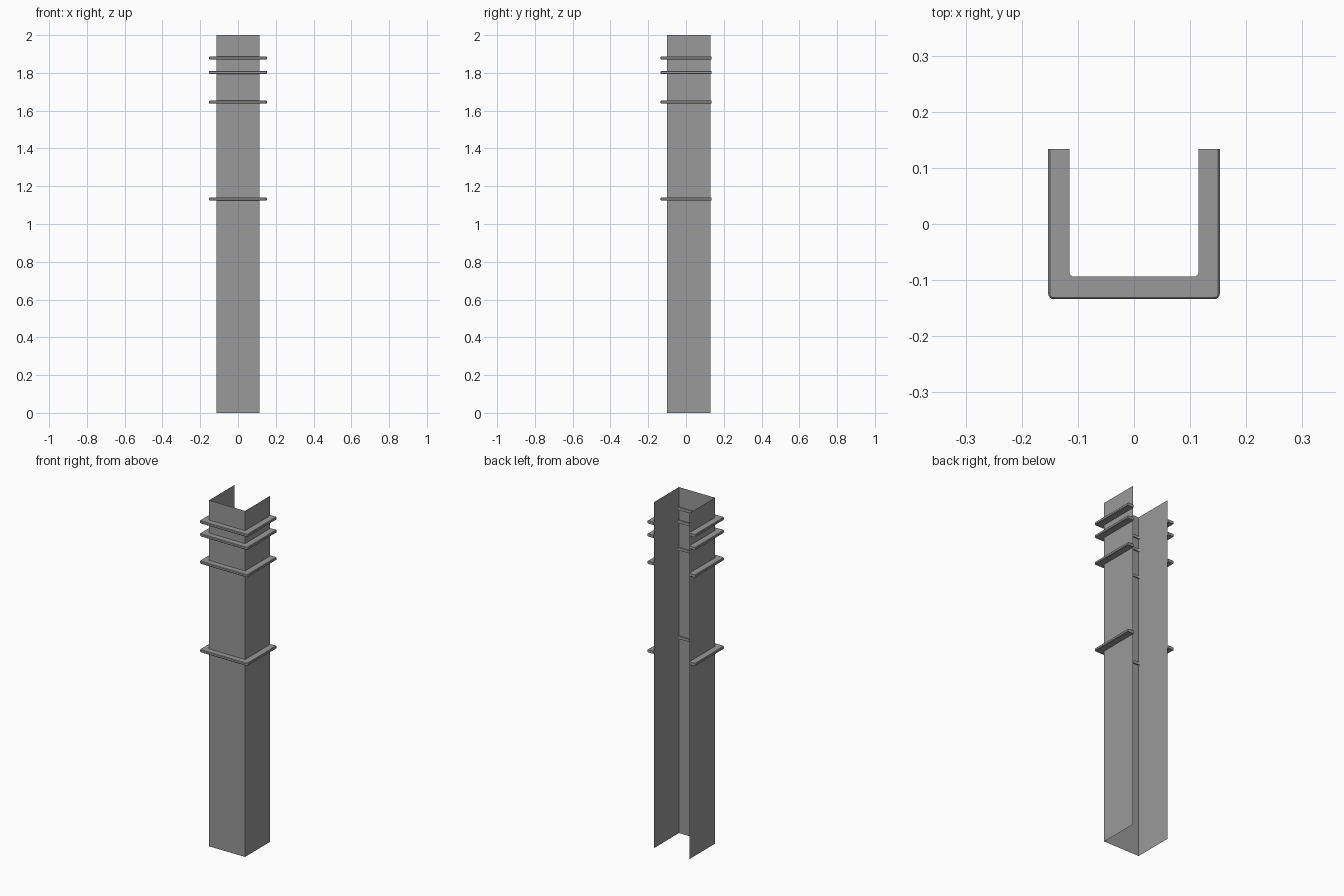
import bpy
import bmesh
from math import sin, cos, pi

if "Cube" in bpy.data.objects:
    bpy.data.objects.remove(bpy.data.objects["Cube"])

grey = bpy.data.materials.new("mid grey")
grey.use_nodes = True
grey.diffuse_color = (0.32, 0.32, 0.32, 1)
grey.node_tree.nodes["Principled BSDF"].inputs["Base Color"].default_value = (0.32, 0.32, 0.32, 1)


def sweep(name, rows, closed=False):
    """Skin equal-length rows of points; a closed skin wraps and gets end caps."""
    bm = bmesh.new()
    rings = [[bm.verts.new(p) for p in row] for row in rows]
    count = len(rings[0])
    for a, b in zip(rings, rings[1:]):
        for i in range(count if closed else count - 1):
            j = (i + 1) % count
            bm.faces.new((a[i], a[j], b[j], b[i]))
    if closed:
        bm.faces.new(rings[0])
        bm.faces.new(rings[-1])
    bmesh.ops.recalc_face_normals(bm, faces=bm.faces)
    mesh = bpy.data.meshes.new(name)
    bm.to_mesh(mesh)
    bm.free()
    mesh.materials.append(grey)
    obj = bpy.data.objects.new(name, mesh)
    bpy.context.collection.objects.link(obj)
    return obj


def u_path(half, front, back, radius, steps=4):
    """U-shaped outline, open at the back, with rounded front corners."""
    right = [(half - radius + radius * cos(t), front + radius - radius * sin(t))
             for t in (pi / 2 * k / steps for k in range(steps + 1))]
    right = [(half, back)] + right
    return right + [(-x, y) for x, y in reversed(right)]


# Thin three-sided column, open at the back, top and bottom
HALF, FRONT, BACK = 0.115, -0.1, 0.13
corners = [(HALF, BACK), (HALF, FRONT), (-HALF, FRONT), (-HALF, BACK)]
sweep("column_shell", [[(x, y, z) for z in (0, 2)] for x, y in corners])

# Raised trim bands: outlines for the inner edge, bevel shoulder and outer edge
inner = u_path(0.115, -0.094, 0.134, 0.008)
shoulder = u_path(0.15, -0.131, 0.134, 0.007)
outer = u_path(0.153, -0.134, 0.134, 0.01)
THICK, BEVEL = 0.008, 0.003
section = [(inner, -THICK), (shoulder, -THICK), (outer, BEVEL - THICK),
           (outer, THICK - BEVEL), (shoulder, THICK), (inner, THICK)]

for name, height in (("lower_band", 1.133), ("middle_band", 1.645),
                     ("upper_band", 1.803), ("top_band", 1.878)):
    rows = [[(*path[i], height + dz) for path, dz in section]
            for i in range(len(inner))]
    sweep(name, rows, closed=True)
